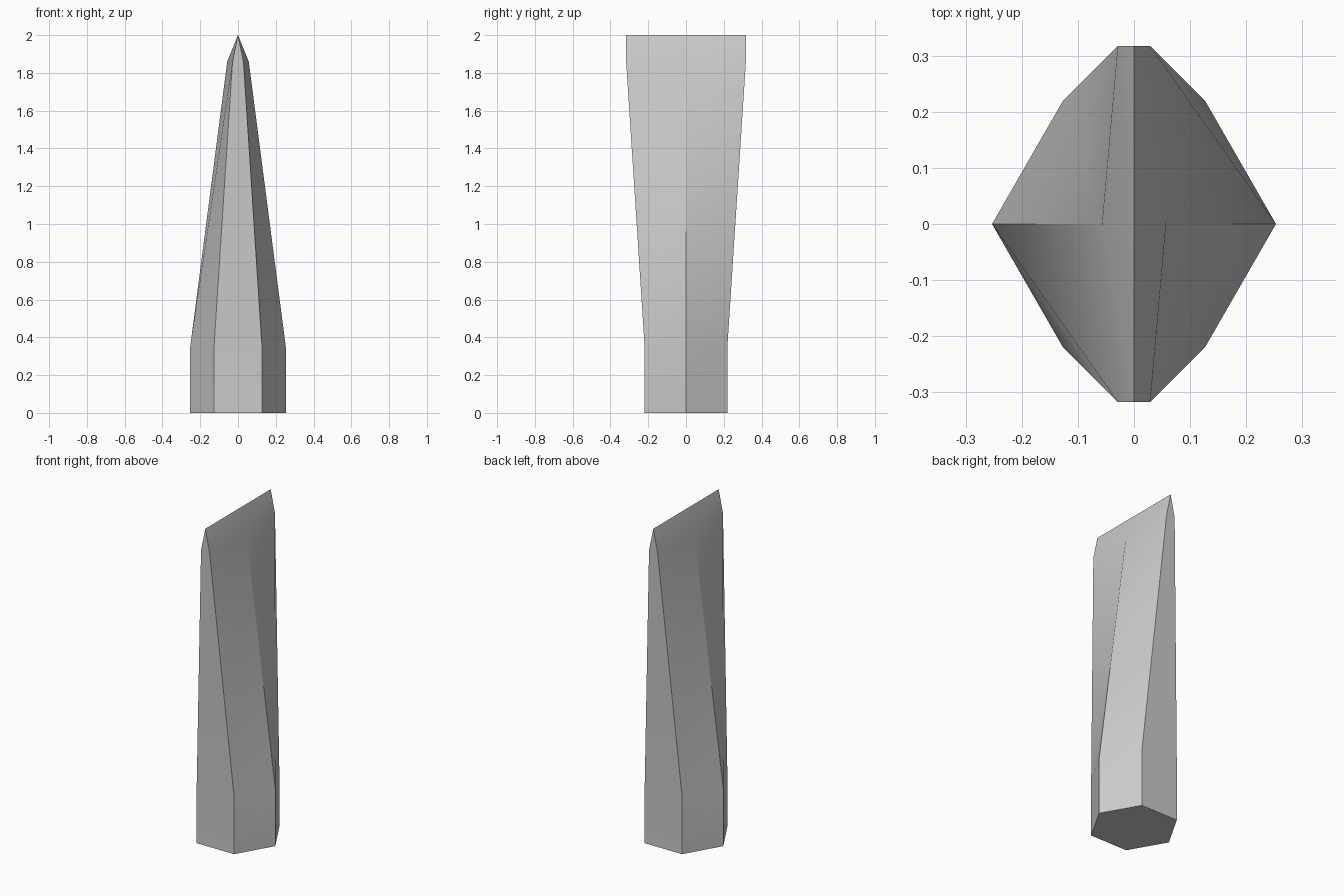
import bpy, bmesh, math

if "Cube" in bpy.data.objects:
    bpy.data.objects.remove(bpy.data.objects["Cube"])

# Hexagonal shank section, and the flat, widened section below the cutting edge
def section(tip_x, side_x, side_y):
    return [(tip_x, 0), (side_x, side_y), (-side_x, side_y),
            (-tip_x, 0), (-side_x, -side_y), (side_x, -side_y)]

bm = bmesh.new()

def ring(points, z):
    return [bm.verts.new((x, y, z)) for x, y in points]

shank = section(0.253, 0.127, 0.219)
base = ring(shank, 0)
collar = ring(shank, 0.35)
shoulder = ring(section(0.057, 0.029, 0.317), 1.86)

# Cutting edge: three points along y
back, mid, front = [bm.verts.new((0, y, 2)) for y in (0.317, 0, -0.317)]
edge = [mid, back, back, mid, front, front]

bm.faces.new(base[::-1])
for i in range(6):
    j = (i + 1) % 6
    # straight shank
    bm.faces.new((base[i], base[j], collar[j], collar[i]))
    # twisted taper, split along one consistent diagonal
    bm.faces.new((collar[i], collar[j], shoulder[j]))
    bm.faces.new((collar[i], shoulder[j], shoulder[i]))
    # bevel up to the edge
    if edge[i] is edge[j]:
        bm.faces.new((shoulder[i], shoulder[j], edge[i]))
    else:
        bm.faces.new((shoulder[i], shoulder[j], edge[j], edge[i]))
bmesh.ops.recalc_face_normals(bm, faces=bm.faces)

mesh = bpy.data.meshes.new("chisel_blade")
bm.to_mesh(mesh)
bm.free()
obj = bpy.data.objects.new("chisel_blade", mesh)
bpy.context.collection.objects.link(obj)
bpy.context.view_layer.objects.active = obj
obj.select_set(True)
bpy.ops.object.shade_smooth_by_angle(angle=math.radians(30))
